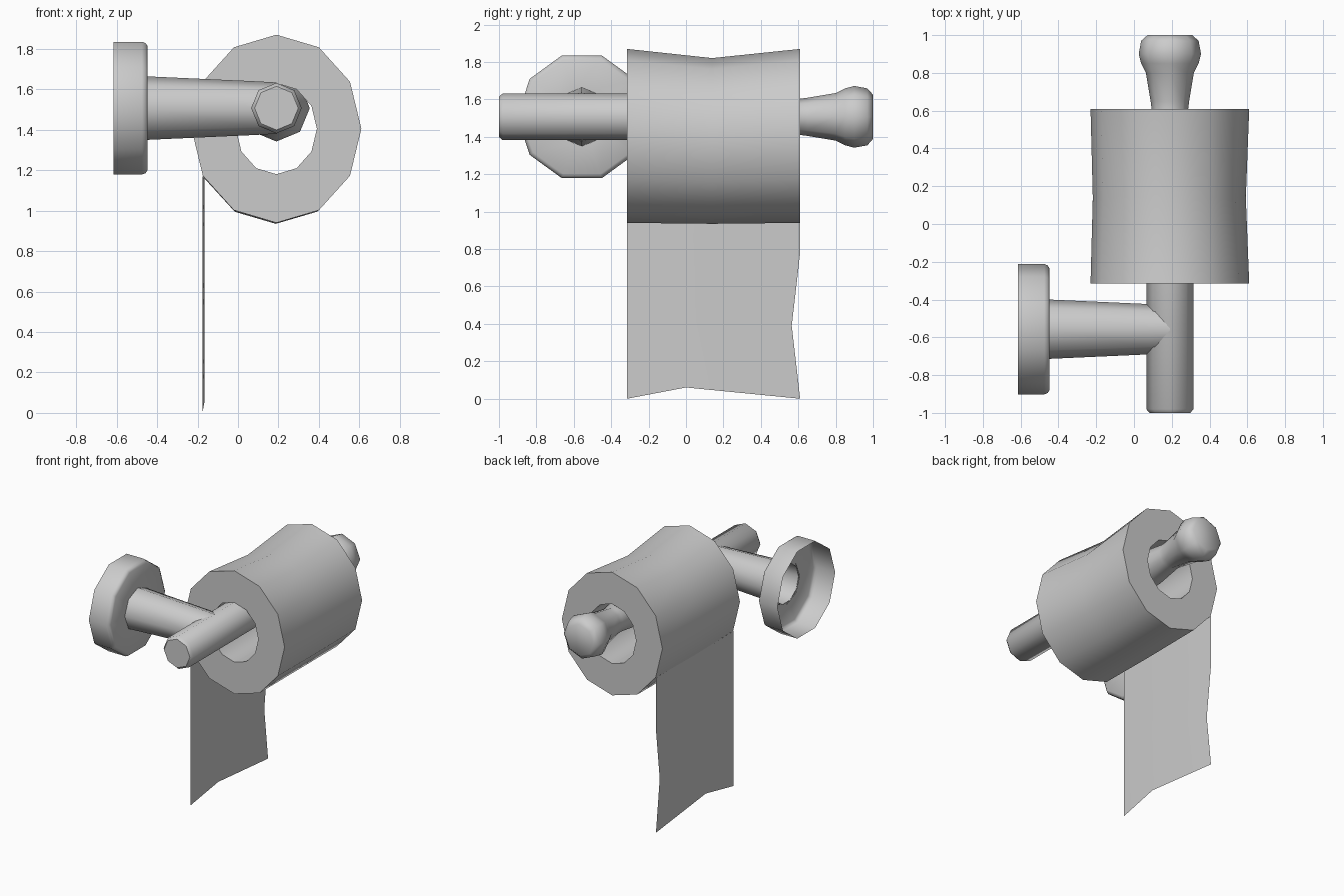
import bpy, bmesh
from math import cos, sin, pi, radians

if "Cube" in bpy.data.objects:
    bpy.data.objects.remove(bpy.data.objects["Cube"])


def finish(name, bm):
    bmesh.ops.recalc_face_normals(bm, faces=bm.faces)
    mesh = bpy.data.meshes.new(name)
    bm.to_mesh(mesh)
    bm.free()
    ob = bpy.data.objects.new(name, mesh)
    bpy.context.collection.objects.link(ob)
    bpy.ops.object.select_all(action='DESELECT')
    ob.select_set(True)
    bpy.context.view_layer.objects.active = ob
    bpy.ops.object.shade_smooth_by_angle(angle=radians(50))
    return ob


def loft(name, axis, sides, rings, caps=(False, False), closed=False):
    """Skin rings (position along axis, side centre, z centre, side radius, z radius)."""
    bm = bmesh.new()
    loops = []
    for t, cs, cz, rs, rz in rings:
        loop = []
        for i in range(sides):
            a = 2 * pi * i / sides
            s, z = cs + rs * cos(a), cz + rz * sin(a)
            loop.append(bm.verts.new((t, s, z) if axis == 'x' else (s, t, z)))
        loops.append(loop)
    pairs = list(zip(loops, loops[1:]))
    if closed:
        pairs.append((loops[-1], loops[0]))
    for p, q in pairs:
        for i in range(sides):
            j = (i + 1) % sides
            bm.faces.new((p[i], p[j], q[j], q[i]))
    for use, loop in zip(caps, (loops[0], loops[-1])):
        if use:
            bm.faces.new(loop)
    return finish(name, bm)


# Holder bar with a knob at its far end
bar = [(-1, .108), (-.98, .125), (.40, .125), (.61, .097), (.65, .102), (.80, .127),
       (.85, .152), (.90, .165), (.97, .152), (1.0, .118)]
loft("holder_bar", 'y', 8, [(t, .19, 1.507, r, r) for t, r in bar], caps=(True, True))

# Arm joining the bar to the wall plate
arm = [(-.45, .157), (.08, .133), (.19, .127)]
loft("support_arm", 'x', 8, [(t, -.557, 1.507, r, r) for t, r in arm], caps=(False, True))

# Wall plate, hollow at the back
plate = [(-.615, .345), (-.475, .345), (-.457, .338), (-.447, .322), (-.447, .147)]
loft("wall_plate", 'x', 10, [(t, -.557, 1.507, r, r) for t, r in plate])

# Paper roll with a slightly pinched waist and a core hole
loft("paper_roll", 'y', 12, [
    (-.315, .19, 1.405, .42, .465),
    (.14, .187, 1.378, .405, .443),
    (.61, .19, 1.405, .42, .465),
    (.61, .19, 1.405, .20, .225),
    (-.315, .19, 1.405, .20, .225)], closed=True)

# Hanging sheet with a ragged edge: z, middle y, right y, middle z
bm = bmesh.new()
rows = []
for z, ym, yr, zm in [(1.172, .14, .61, 1.157), (.78, .10, .61, .79),
                      (.39, .05, .565, .42), (0, 0, .61, .06)]:
    rows.append([bm.verts.new(c) for c in
                 ((-.176, -.315, z), (-.165, ym, zm), (-.176, yr, z))])
for a, b in zip(rows, rows[1:]):
    for i in range(2):
        bm.faces.new((a[i], a[i + 1], b[i + 1], b[i]))
finish("hanging_sheet", bm)
